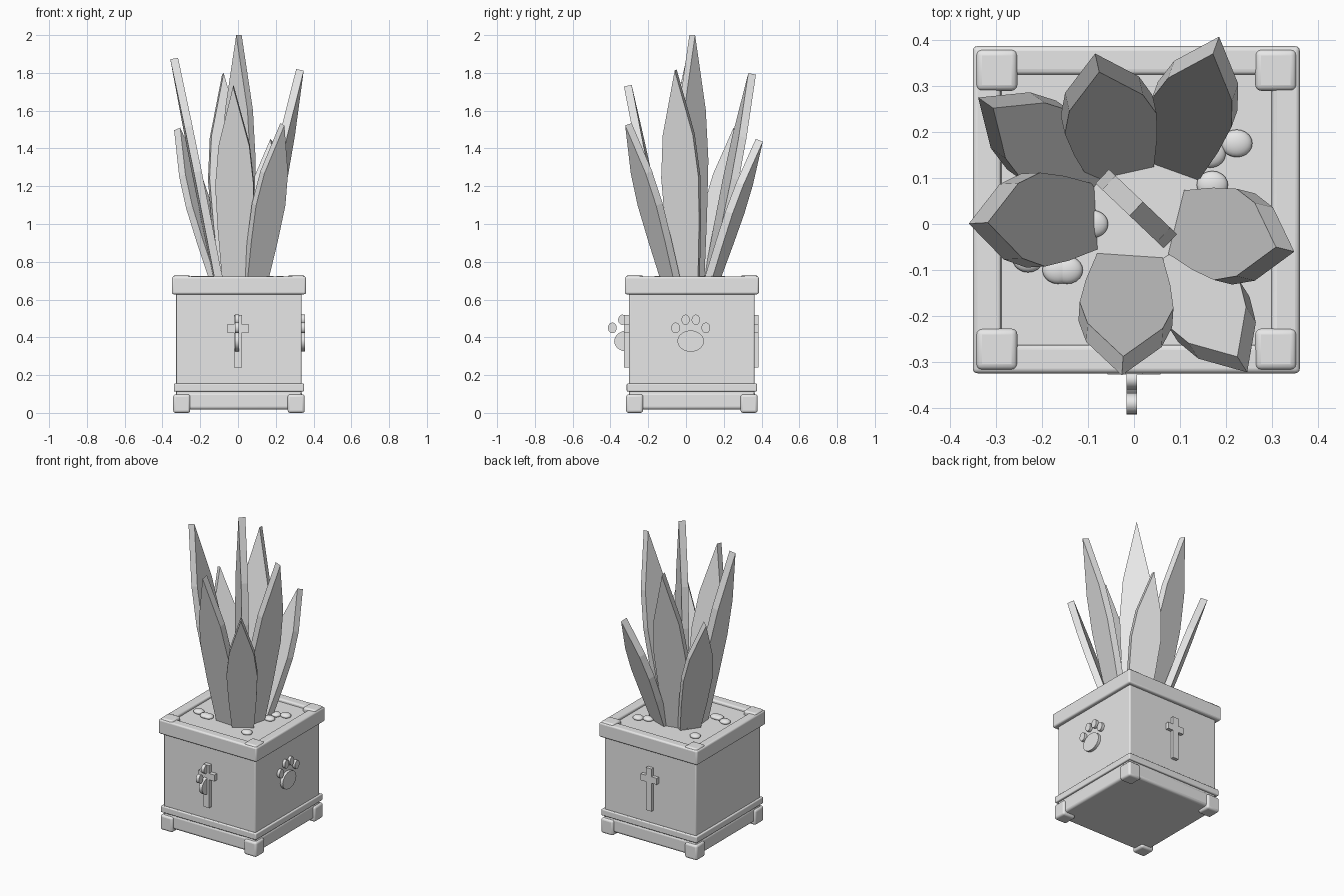
import bpy, bmesh, math
from mathutils import Vector, Matrix

if "Cube" in bpy.data.objects:
    bpy.data.objects.remove(bpy.data.objects["Cube"])

CX, CY = 0.005, 0.031          # centre of the pot
grey = bpy.data.materials.new("plain_grey")
grey.diffuse_color = (0.8, 0.8, 0.8, 1)
grey.use_nodes = True
grey.node_tree.nodes["Principled BSDF"].inputs["Base Color"].default_value = grey.diffuse_color


def make(name, bm, bevel=0, smooth=False):
    bmesh.ops.recalc_face_normals(bm, faces=bm.faces)
    me = bpy.data.meshes.new(name)
    bm.to_mesh(me)
    bm.free()
    ob = bpy.data.objects.new(name, me)
    bpy.context.collection.objects.link(ob)
    me.materials.append(grey)
    if bevel:
        mod = ob.modifiers.new("bevel", "BEVEL")
        mod.width, mod.segments = bevel, 3
    if bevel or smooth:
        bpy.ops.object.select_all(action='DESELECT')
        ob.select_set(True)
        bpy.context.view_layer.objects.active = ob
        bpy.ops.object.shade_smooth_by_angle(angle=math.radians(35))
    return ob


def add_box(bm, x0, x1, y0, y1, z0, z1):
    m = Matrix.Translation(((x0 + x1) / 2, (y0 + y1) / 2, (z0 + z1) / 2))
    m = m @ Matrix.Diagonal((x1 - x0, y1 - y0, z1 - z0, 1))
    bmesh.ops.create_cube(bm, size=1, matrix=m)


def slab(name, half, z0, z1, bevel):
    bm = bmesh.new()
    add_box(bm, CX - half, CX + half, CY - half, CY + half, z0, z1)
    return make(name, bm, bevel)


# Pot body, base and trim band
slab("pot_body", 0.332, 0.09, 0.66, 0.008)
slab("pot_base", 0.335, 0.018, 0.11, 0.015)
slab("trim_band", 0.345, 0.113, 0.155, 0.006)

# Rim with a sunken top
bm = bmesh.new()
add_box(bm, CX - 0.355, CX + 0.355, CY - 0.355, CY + 0.355, 0.628, 0.722)
bm.faces.ensure_lookup_table()
top = max(bm.faces, key=lambda f: f.calc_center_median().z)
bmesh.ops.inset_region(bm, faces=[top], thickness=0.06, use_even_offset=True)
bmesh.ops.inset_region(bm, faces=[top], thickness=0.003, depth=-0.03, use_even_offset=True)
make("rim", bm, 0.01)
slab("soil", 0.294, 0.68, 0.703, 0)

# Corner blocks, at the feet and on the rim
for name, z0, z1 in (("foot", 0.005, 0.098), ("rim_corner", 0.636, 0.73)):
    for sx in (-1, 1):
        for sy in (-1, 1):
            bm = bmesh.new()
            x, y = CX + sx * 0.303, CY + sy * 0.303
            add_box(bm, x - 0.045, x + 0.045, y - 0.045, y + 0.045,
                    0 if name == "foot" else z0, z1)
            make(name, bm, 0.013)

# Crosses on the front and back
for name, y0, y1 in (("front_cross", -0.327, -0.295), ("back_cross", 0.355, 0.385)):
    bm = bmesh.new()
    outline = [(0.02, 0.24), (0.02, 0.425), (0.058, 0.425), (0.058, 0.467), (0.02, 0.467),
               (0.02, 0.518)]
    outline += [(-x, z) for x, z in reversed(outline)]
    face = bm.faces.new([bm.verts.new((x, y0, z)) for x, z in outline])
    ext = bmesh.ops.extrude_face_region(bm, geom=[face])
    bmesh.ops.translate(bm, vec=(0, y1 - y0, 0),
                        verts=[v for v in ext["geom"] if isinstance(v, bmesh.types.BMVert)])
    make(name, bm)


# Paw marks: one on the right side, one standing out of the front
def paw(name, x, y):
    bm = bmesh.new()
    for dy, z, ry, rz in ((0, 0.38, 0.07, 0.056), (-0.08, 0.45, 0.023, 0.028),
                          (-0.027, 0.493, 0.022, 0.027), (0.027, 0.493, 0.022, 0.027),
                          (0.08, 0.45, 0.023, 0.028)):
        m = Matrix.Translation((x, y + dy, z)) @ Matrix.Diagonal((1, ry, rz, 1))
        m = m @ Matrix.Rotation(math.pi / 2, 4, 'Y')
        bmesh.ops.create_cone(bm, cap_ends=True, segments=32, radius1=1, radius2=1,
                              depth=0.022, matrix=m)
    make(name, bm, 0, True)


paw("right_paw", 0.344, 0.025)
paw("front_paw", -0.005, -0.31)

# Pebbles on the soil
bm = bmesh.new()
for x, y in ((0.223, 0.175), (0.165, 0.152), (0.17, 0.085), (-0.09, 0.0), (-0.23, -0.075),
             (-0.165, -0.1), (-0.145, -0.1), (0.17, -0.15), (-0.2, 0.19)):
    m = Matrix.Translation((x, y, 0.71)) @ Matrix.Diagonal((0.034, 0.03, 0.016, 1))
    bmesh.ops.create_uvsphere(bm, u_segments=20, v_segments=12, radius=1, matrix=m)
make("pebbles", bm, 0, True)


# Pointed flat leaves: base centre, tip, width direction from the lean
PROFILE = ((0, 0.07), (0.28, 0.092), (0.5, 0.102), (0.7, 0.082))


def leaf(name, base, tip, side=None, thick=0.042, scale=1.0):
    b, t = Vector((*base, 0.68)), Vector(tip)
    axis = t - b
    w = Vector(side) if side else Vector((-axis.y, axis.x, 0))
    w.normalize()
    n = w.cross(axis).normalized() * thick / 2
    pts = [b + axis * s + w * h * scale for s, h in PROFILE] + [t]
    pts += [b + axis * s - w * h * scale for s, h in reversed(PROFILE)]
    bm = bmesh.new()
    inner = [bm.verts.new(p + n) for p in pts]
    outer = [bm.verts.new(p - n) for p in pts]
    bm.faces.new(inner)
    bm.faces.new(outer[::-1])
    for i in range(len(pts)):
        j = (i + 1) % len(pts)
        bm.faces.new((inner[i], outer[i], outer[j], inner[j]))
    make(name, bm)


leaf("centre_leaf", (0.005, 0.033), (0.005, 0.033, 2.0), (1, -0.95, 0))
leaf("front_leaf", (-0.01, -0.085), (-0.025, -0.308, 1.732))
leaf("left_leaf", (-0.1, 0.015), (-0.338, 0.002, 1.876))
leaf("right_leaf", (0.108, 0.0), (0.328, -0.055, 1.816))
leaf("back_leaf", (-0.03, 0.125), (-0.08, 0.35, 1.795))
leaf("back_right_leaf", (0.085, 0.13), (0.178, 0.388, 1.443), scale=0.9)
leaf("back_left_leaf", (-0.09, 0.1), (-0.322, 0.263, 1.503), scale=0.9)
leaf("front_right_leaf", (0.09, -0.075), (0.235, -0.305, 1.528), scale=0.9)
